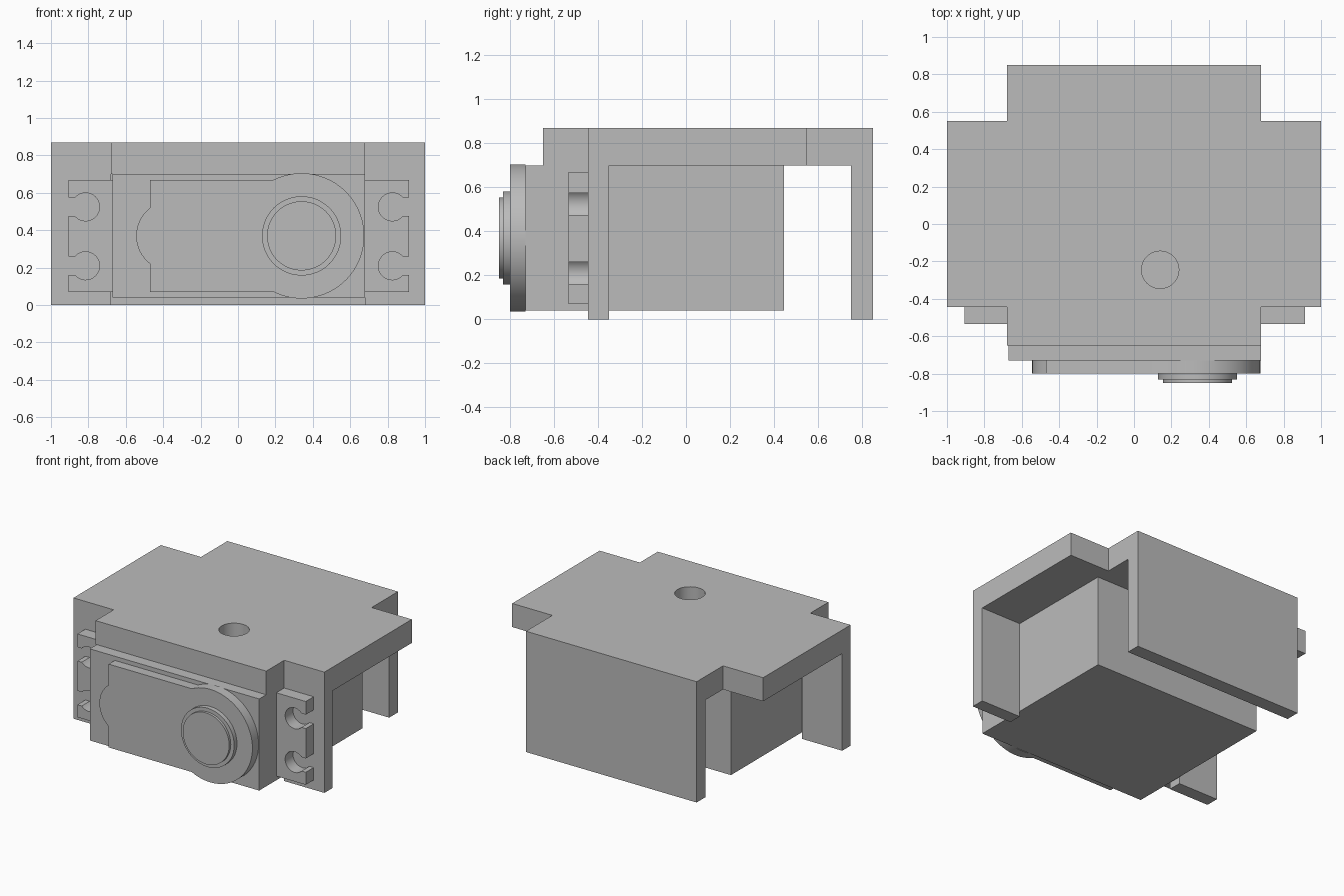
import bpy, bmesh
from math import sin, cos, asin, acos, pi
from mathutils import Vector

cube = bpy.data.objects.get("Cube")
if cube:
    bpy.data.objects.remove(cube, do_unlink=True)

grey = bpy.data.materials.new("plain_grey")
grey.use_nodes = True
grey.diffuse_color = (0.5, 0.5, 0.5, 1)
grey.node_tree.nodes["Principled BSDF"].inputs["Base Color"].default_value = (0.5, 0.5, 0.5, 1)


def arc(cx, cy, r, a0, a1, n):
    """Points along an arc, both ends included."""
    return [(cx + r * cos(a0 + (a1 - a0) * i / n), cy + r * sin(a0 + (a1 - a0) * i / n))
            for i in range(n + 1)]


def rect(x0, x1, y0, y1):
    return [(x0, y0), (x1, y0), (x1, y1), (x0, y1)]


def extrude(name, profile, lo, hi, axis="Z"):
    """Solid from a 2D outline: (x, y) pushed along Z or (x, z) pushed along Y."""
    place = (lambda a, b, d: (a, b, d)) if axis == "Z" else (lambda a, b, d: (a, d, b))
    bm = bmesh.new()
    face = bm.faces.new([bm.verts.new(place(a, b, lo)) for a, b in profile])
    push = bmesh.ops.extrude_face_region(bm, geom=[face])
    moved = [v for v in push["geom"] if isinstance(v, bmesh.types.BMVert)]
    bmesh.ops.translate(bm, verts=moved, vec=Vector(place(0, 0, hi - lo)))
    bmesh.ops.recalc_face_normals(bm, faces=bm.faces)
    mesh = bpy.data.meshes.new(name)
    bm.to_mesh(mesh)
    bm.free()
    mesh.materials.append(grey)
    obj = bpy.data.objects.new(name, mesh)
    bpy.context.collection.objects.link(obj)
    return obj


def select(obj):
    bpy.ops.object.select_all(action="DESELECT")
    obj.select_set(True)
    bpy.context.view_layer.objects.active = obj


def combine(target, other, operation):
    select(target)
    mod = target.modifiers.new(operation.lower(), "BOOLEAN")
    mod.operation, mod.solver, mod.object = operation, "EXACT", other
    bpy.ops.object.modifier_apply(modifier=mod.name)
    bpy.data.objects.remove(other, do_unlink=True)


# Bracket: cross-shaped top plate, back wall, two front flanges, round hole
TOP, UNDER = 0.87, 0.70
half = [(0.68, -0.65), (0.68, -0.445), (1, -0.445), (1, 0.55), (0.68, 0.55), (0.68, 0.85)]
bracket = extrude("bracket", half + [(-x, y) for x, y in reversed(half)], UNDER, TOP)
combine(bracket, extrude("back_wall", rect(-0.68, 0.68, 0.75, 0.85), 0, TOP), "UNION")
for x0, x1 in ((-1, -0.68), (0.68, 1)):
    combine(bracket, extrude("flange", rect(x0, x1, -0.445, -0.35), 0, TOP), "UNION")
combine(bracket, extrude("hole_cutter", arc(0.14, -0.245, 0.1, 0, 2 * pi, 32)[:-1], 0.6, 1), "DIFFERENCE")

# Motor body
body = extrude("motor_body", rect(-0.67, 0.68, -0.73, 0.445), 0.04, UNDER)

# Mounting tabs with two keyhole slots each
bite = asin(0.05 / 0.075)
outline = [(0.67, 0.07), (0.91, 0.07)]
for z in (0.21, 0.525):
    outline += [(0.91, z - 0.05)] + arc(0.82, z, 0.075, -bite, bite - 2 * pi, 24) + [(0.91, z + 0.05)]
outline += [(0.91, 0.67), (0.67, 0.67)]
tabs = [extrude(f"{side}_mounting_tab", [(s * x + 0.005, z) for x, z in outline], -0.535, -0.445, "Y")
        for side, s in (("left", 1), ("right", -1))]

# Raised gearbox cover: big round end, straight middle, small rounded nose
CX, CZ, R = 0.34, 0.37, 0.335
wide = pi - asin(0.3 / R)
nose = acos(0.113 / 0.1875)
cover = arc(CX, CZ, R, -wide, wide, 48) + [(-0.47, 0.67)]
cover += arc(-0.357, CZ, 0.1875, pi - nose, pi + nose, 16) + [(-0.47, 0.07)]
gearbox = extrude("gearbox_cover", cover, -0.8, -0.73, "Y")

# Stepped output shaft
collar = extrude("shaft_collar", arc(CX, CZ, 0.212, 0, 2 * pi, 48)[:-1], -0.832, -0.8, "Y")
cap = extrude("shaft_cap", arc(CX, CZ, 0.185, 0, 2 * pi, 48)[:-1], -0.85, -0.832, "Y")

for obj in [bracket, body, gearbox, collar, cap] + tabs:
    select(obj)
    bpy.ops.object.shade_smooth_by_angle(angle=0.5)
